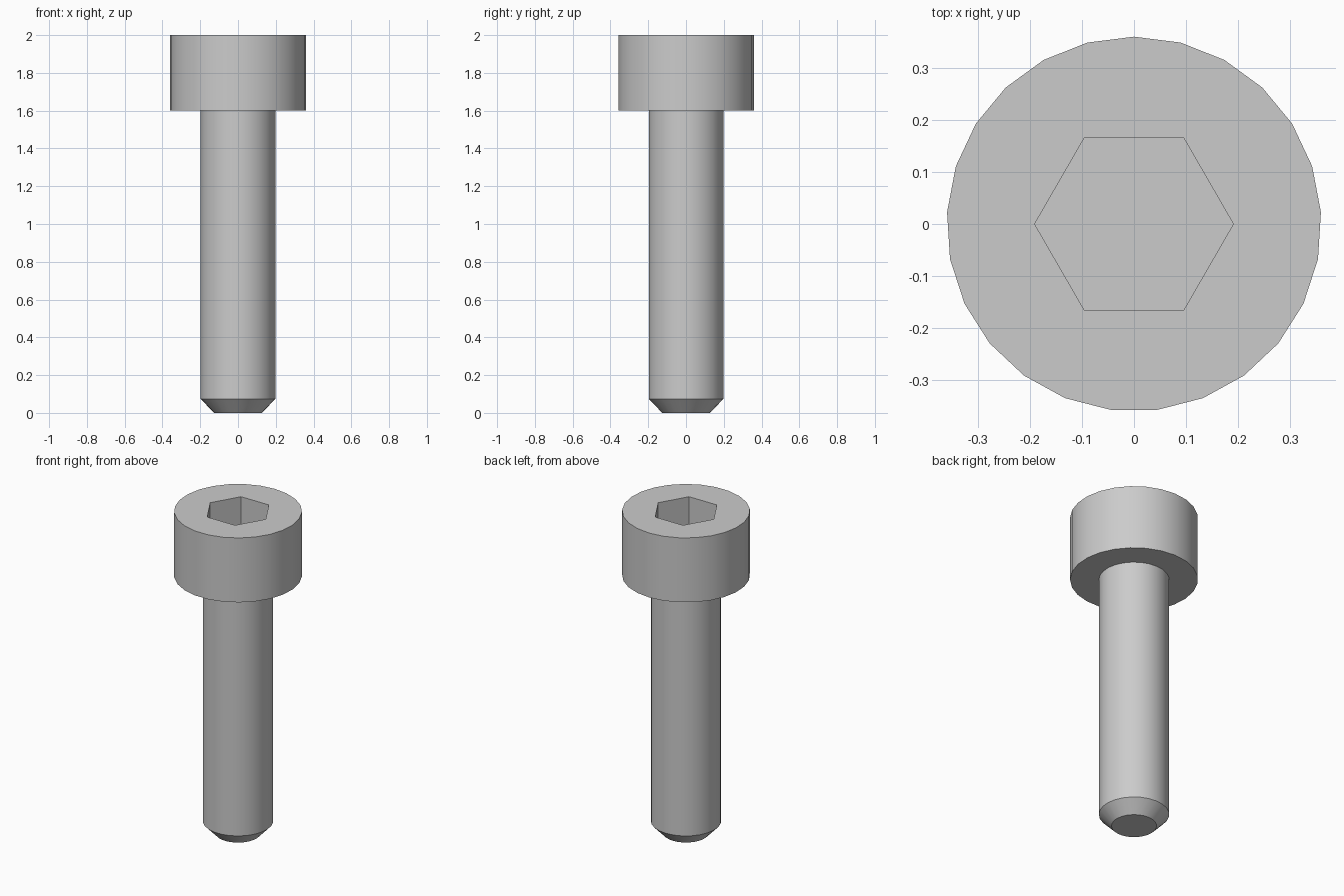
import bpy
import bmesh
from math import cos, sin, pi, radians

default_cube = bpy.data.objects.get("Cube")
if default_cube:
    bpy.data.objects.remove(default_cube, do_unlink=True)

SIDES = 25
SHANK_R, HEAD_R, SOCKET_R = 0.198, 0.36, 0.191
HEAD_Z, TOP_Z, SOCKET_Z = 1.6, 2.0, 1.8

steel = bpy.data.materials.new("grey steel")
steel.use_nodes = True
grey = (0.6, 0.6, 0.6, 1)
steel.diffuse_color = grey
steel.node_tree.nodes["Principled BSDF"].inputs["Base Color"].default_value = grey


def ring(bm, radius, z, sides=SIDES, start=pi / 2):
    """A loop of vertices around the z axis."""
    angles = [start + 2 * pi * i / sides for i in range(sides)]
    return [bm.verts.new((radius * cos(a), radius * sin(a), z)) for a in angles]


def skin(bm, lower, upper):
    """Quads between two loops with equal vertex counts."""
    n = len(lower)
    for i in range(n):
        j = (i + 1) % n
        bm.faces.new((lower[i], lower[j], upper[j], upper[i]))


def finish(bm, name):
    mesh = bpy.data.meshes.new(name)
    bm.to_mesh(mesh)
    bm.free()
    mesh.materials.append(steel)
    mesh.shade_smooth()
    mesh.set_sharp_from_angle(angle=radians(30))
    obj = bpy.data.objects.new(name, mesh)
    bpy.context.collection.objects.link(obj)
    return obj


# Shank with a chamfered tip, open where it meets the head
bm = bmesh.new()
tip = ring(bm, 0.127, 0)
shoulder = ring(bm, SHANK_R, 0.074)
neck = ring(bm, SHANK_R, HEAD_Z)
bm.faces.new(tip[::-1])
skin(bm, tip, shoulder)
skin(bm, shoulder, neck)
finish(bm, "shank")

# Cylindrical head: underside ring and outer wall
bm = bmesh.new()
inner = ring(bm, SHANK_R, HEAD_Z)
bottom = ring(bm, HEAD_R, HEAD_Z)
rim = ring(bm, HEAD_R, TOP_Z)
skin(bm, inner, bottom)
skin(bm, bottom, rim)

# Hexagonal socket sunk into the head
mouth = ring(bm, SOCKET_R, TOP_Z, 6, 0)
floor = ring(bm, SOCKET_R, SOCKET_Z, 6, 0)
skin(bm, mouth, floor)
bm.faces.new(floor)

# Flat top between the rim and the socket mouth
border = [e for e in bm.edges if all(v in rim for v in e.verts) or all(v in mouth for v in e.verts)]
top = bmesh.ops.triangle_fill(bm, use_beauty=True, use_dissolve=False, edges=border, normal=(0, 0, 1))
for face in top["geom"]:
    if isinstance(face, bmesh.types.BMFace):
        face.normal_update()
        if face.normal.z < 0:
            face.normal_flip()
finish(bm, "head")
